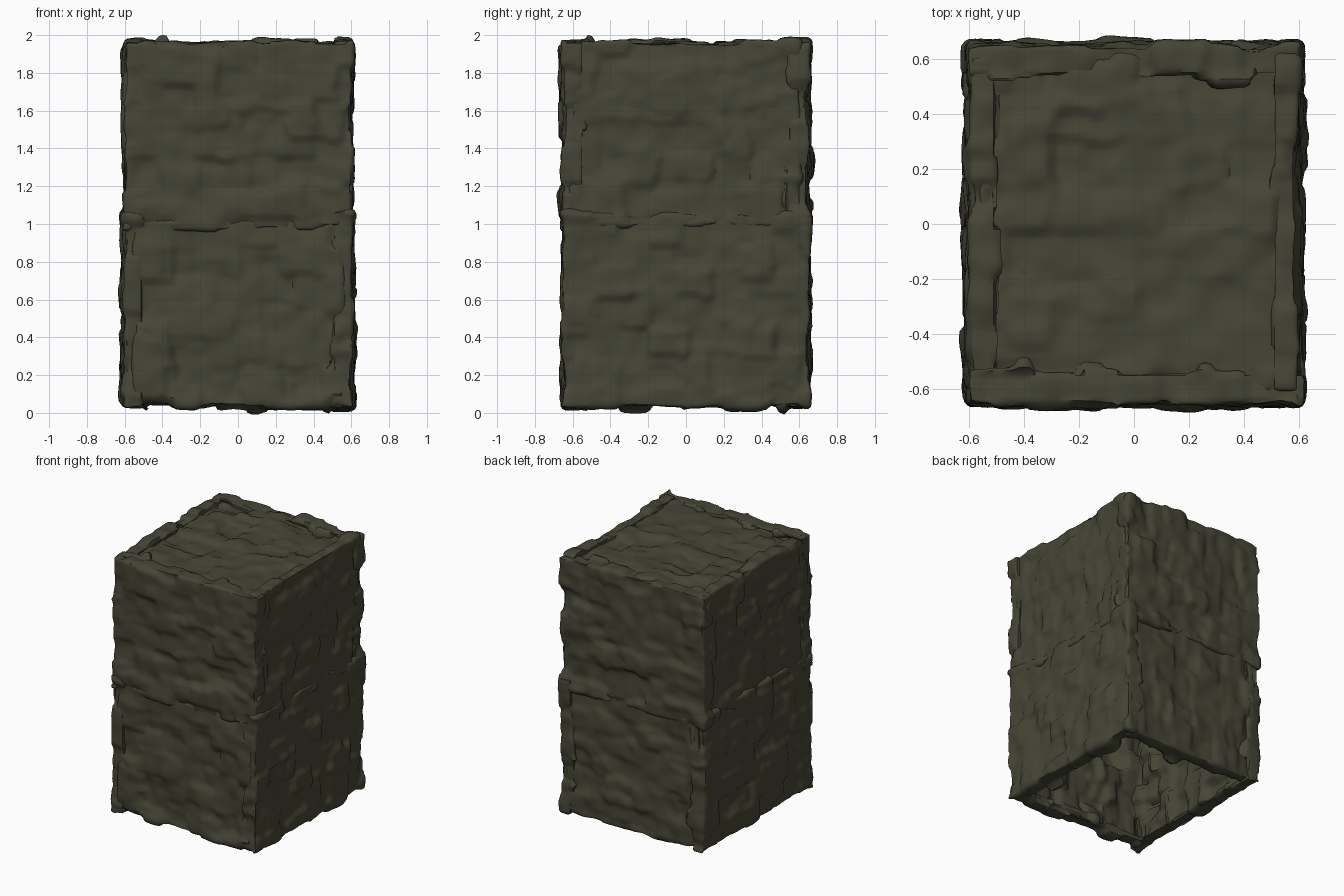
import bpy, bmesh, math
from mathutils import Vector, noise

if "Cube" in bpy.data.objects:
    bpy.data.objects.remove(bpy.data.objects["Cube"])

stone = bpy.data.materials.new("dark olive stone")
stone.diffuse_color = (0.060, 0.059, 0.036, 1)
stone.use_nodes = True
stone.node_tree.nodes["Principled BSDF"].inputs["Base Color"].default_value = stone.diffuse_color


def rnd(a, b, c):
    return noise.cell(Vector((a + 0.5, b + 0.5, c + 0.5)))


def courses(u, v, seed, w, h):
    # random value of the brick that holds point (u, v)
    row = math.floor(v / h + rnd(seed, 7, 3))
    col = math.floor(u / w + rnd(row, seed, 11) * 3)
    return rnd(row, col, seed) - 0.5


def panel(name, lo, hi, axis, sign, seed, step=0.02, r=0.028):
    """Rough masonry slab: rounded box pushed outward stone by stone."""
    lo, hi = Vector(lo), Vector(hi)
    c, half = (lo + hi) / 2, (hi - lo) / 2
    n = [max(4, round(2 * h / step)) for h in half]
    bm = bmesh.new()
    for a in range(3):
        b, d = (a + 1) % 3, (a + 2) % 3
        for s in (-1, 1):
            grid = []
            for i in range(n[b] + 1):
                line = []
                for j in range(n[d] + 1):
                    p = Vector((0, 0, 0))
                    p[a] = s * half[a]
                    p[b] = half[b] * (2 * i / n[b] - 1)
                    p[d] = half[d] * (2 * j / n[d] - 1)
                    line.append(bm.verts.new(p))
                grid.append(line)
            for i in range(n[b]):
                for j in range(n[d]):
                    q = [grid[i][j], grid[i + 1][j], grid[i + 1][j + 1], grid[i][j + 1]]
                    bm.faces.new(q if s > 0 else q[::-1])
    bmesh.ops.remove_doubles(bm, verts=bm.verts, dist=1e-4)
    ua, va = [k for k in range(3) if k != axis]
    for v in bm.verts:
        p = v.co.copy()
        core = Vector([max(-half[k] + r, min(half[k] - r, p[k])) for k in range(3)])
        d = (p - core).normalized()
        inner = p[axis] * sign < -half[axis] + r
        sd = seed * 10 + (5 if inner else 0)
        shift = Vector((seed * 3.7, 0, 0))
        # wavy joints, two crossed brick layouts and a soft undulation
        wu = p[ua] + 0.035 * noise.noise(p * 5 + shift)
        wv = p[va] + 0.035 * noise.noise(p * 5 - shift)
        big = courses(wu, wv, sd, 0.21, 0.16)
        tall = courses(wv, wu, sd + 1, 0.21, 0.16)
        soft = noise.noise((p + c) * 10 + shift)
        amp = 0.038 if inner else 0.014
        v.co = c + core + d * (r + amp * (big + tall) + 0.014 * soft)
    # soften the steps between stones
    for _ in range(2):
        bmesh.ops.smooth_vert(bm, verts=bm.verts, factor=0.3, use_axis_x=True,
                              use_axis_y=True, use_axis_z=True)
    me = bpy.data.meshes.new(name)
    bm.to_mesh(me)
    bm.free()
    me.materials.append(stone)
    ob = bpy.data.objects.new(name, me)
    bpy.context.collection.objects.link(ob)
    bpy.ops.object.select_all(action='DESELECT')
    ob.select_set(True)
    bpy.context.view_layer.objects.active = ob
    bpy.ops.object.shade_smooth_by_angle(angle=math.radians(50))


X, Y, T = 0.618, 0.668, 0.15
for k, (s, side, face) in enumerate(((-1, "left", "front"), (1, "right", "back"))):
    def span(a, b):
        return min(s * a, s * b), max(s * a, s * b)
    # lower storey: side walls run the full depth, front and back sit between
    x0, x1 = span(X - T, X)
    panel("lower_wall_" + side, (x0, -Y, 0.02), (x1, Y, 1.07), 0, s, 1 + k)
    y0, y1 = span(Y - T - 0.01, Y - 0.01)
    panel("lower_wall_" + face, (-X + 0.05, y0, 0.02), (X - 0.05, y1, 1.03), 1, s, 3 + k)
    # upper storey: front and back run the full width, sides sit between
    y0, y1 = span(Y - T - 0.01, Y - 0.003)
    panel("upper_wall_" + face, (-X, y0, 0.96), (X, y1, 1.98), 1, s, 5 + k)
    x0, x1 = span(X - T, X - 0.01)
    panel("upper_wall_" + side, (x0, -Y + 0.05, 0.98), (x1, Y - 0.05, 1.98), 0, s, 7 + k)

# roof slab recessed inside the wall tops
panel("roof_slab", (-X + 0.05, -Y + 0.05, 1.82), (X - 0.05, Y - 0.05, 1.955), 2, 1, 9)
